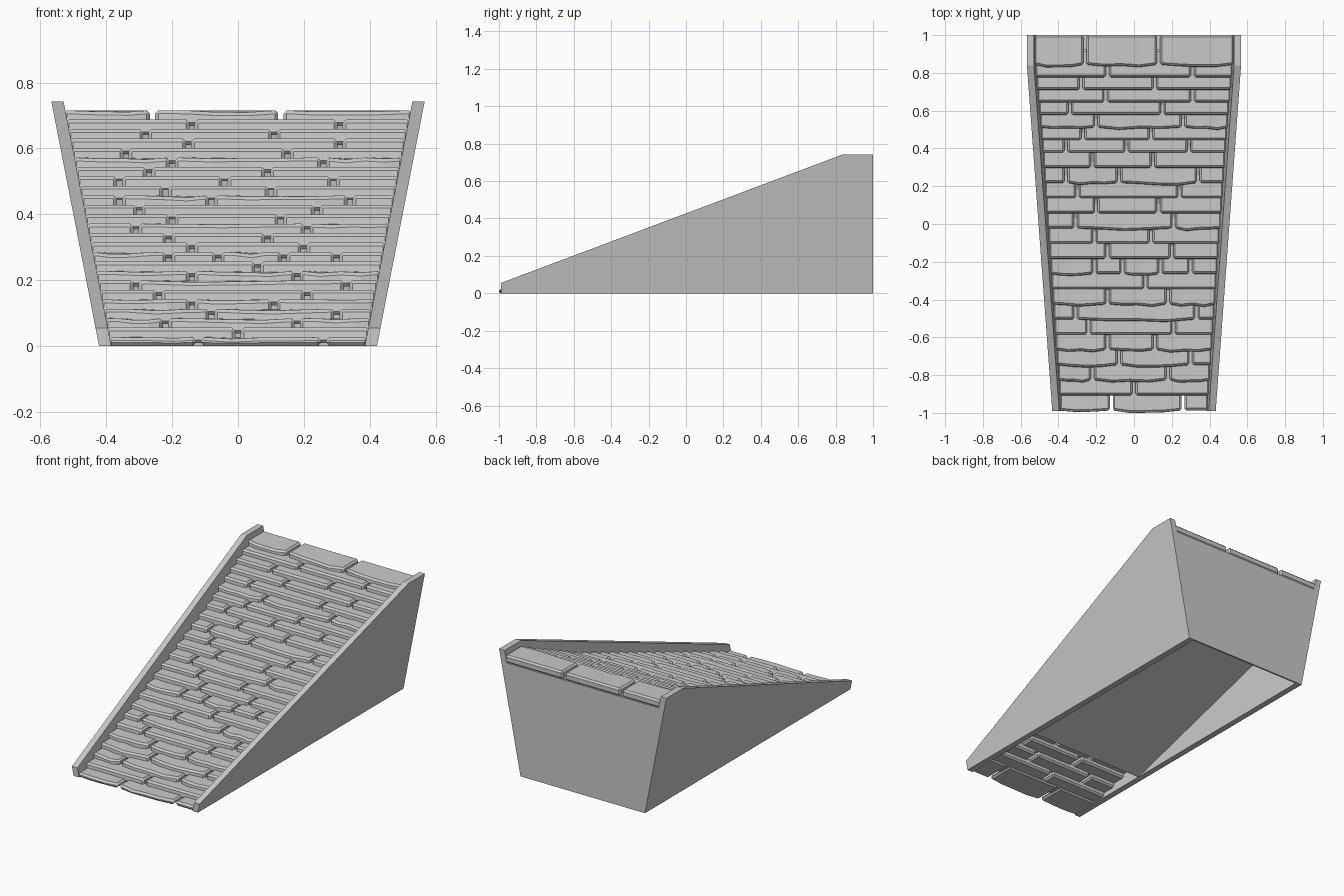
import bpy
import bmesh
import random

random.seed(4)
cube = bpy.data.objects.get("Cube")
if cube:
    bpy.data.objects.remove(cube, do_unlink=True)

stone = bpy.data.materials.new("grey_stone")
stone.use_nodes = True
grey = (0.59, 0.59, 0.59, 1)
stone.diffuse_color = grey
stone.node_tree.nodes["Principled BSDF"].inputs["Base Color"].default_value = grey

FRONT, BACK = -0.99, 1.0
RISE = 0.0287


def inner_x(z):
    """Half width between the leaning side walls at height z."""
    return 0.385 + 0.195 * z


def course_front(row):
    """Front edge of a course; the upper courses are narrower."""
    return -0.985 + 0.0803 * min(row, 17) + 0.0665 * max(0, row - 17)


def finish(name, bm):
    bmesh.ops.recalc_face_normals(bm, faces=bm.faces)
    mesh = bpy.data.meshes.new(name)
    bm.to_mesh(mesh)
    bm.free()
    mesh.materials.append(stone)
    obj = bpy.data.objects.new(name, mesh)
    bpy.context.collection.objects.link(obj)
    return obj


def loft(bm, sections):
    """Skin matching cross-sections and close both ends."""
    loops = [[bm.verts.new(p) for p in s] for s in sections]
    for a, b in zip(loops, loops[1:]):
        for i in range(len(a)):
            j = (i + 1) % len(a)
            bm.faces.new((a[i], a[j], b[j], b[i]))
    bm.faces.new(loops[0])
    bm.faces.new(loops[-1])


# Leaning side walls
wall_profile = [(FRONT, 0), (BACK, 0), (BACK, 0.743), (0.84, 0.743), (FRONT, 0.055)]
for side, label in ((1, "left"), (-1, "right")):
    bm = bmesh.new()
    loft(bm, [[(side * (inner_x(z) + t), y, z) for y, z in wall_profile]
              for t in (0, 0.037)])
    finish(label + "_side_wall", bm)

# Back wall, level with the bottom of the top joints
bm = bmesh.new()
loft(bm, [[(s * inner_x(z), y, z) for s, z in
           ((-1, 0), (1, 0), (1, 0.67), (-1, 0.67))] for y in (0.99, BACK)])
finish("back_wall", bm)

# Sloping core below the stones
core = [(-0.42, 0), (0.99, 0.525), (0.99, 0.675), (0.9, 0.675), (-0.42, 0.17)]
bm = bmesh.new()
loft(bm, [[(s * (inner_x(z) + 0.01), y, z) for y, z in core] for s in (-1, 1)])
finish("ramp_core", bm)

# Joint positions across each course, from the bottom up
joints = [
    (-.12, .26), (0,), (-.22, .18), (-.08, .3), (-.14, .11), (-.24, .21),
    (-.31, .33), (-.14, .18), (.06,), (-.21, -.06, .14, .3), (-.14, .2),
    (-.21, .09), (-.31, .21), (-.2, .13), (-.3, .24), (-.36, -.08, .34),
    (-.22, .1), (-.36, -.04, .29), (-.27, .09), (-.2, .26), (-.34, .15),
    (-.15, .31), (-.28, .11), (-.14, .31), (-.26, .13),
]
worn_rows = {0, 2, 3, 4, 6, 7, 9, 12, 15, 19, 24}


def stone_block(bm, x0, x1, y0, y1, top, worn):
    """One stone, with a bowed and slightly sunken front edge if worn."""
    cuts = 4 if worn and x1 - x0 > 0.15 else 1
    low = max(0, top - 0.047)
    sections = []
    for k in range(cuts + 1):
        inside = 0 < k < cuts
        bow = random.uniform(0.004, 0.014) if inside else 0
        dip = random.uniform(0, 0.007) if inside else 0
        x = x0 + (x1 - x0) * k / cuts
        sections.append([(x, y0 - bow - 0.004, low), (x, y0 - bow, top - dip),
                         (x, y1, top), (x, y1, low)])
    loft(bm, sections)


# Each course runs back under the next one, so its joints have a floor
for row, splits in enumerate(joints):
    is_top = row == len(joints) - 1
    y0 = course_front(row)
    y1 = BACK if is_top else course_front(row + 2) + 0.012
    top = 0.027 + RISE * row
    edge = inner_x(top) + 0.004
    ends = [-edge, *splits, edge]
    bm = bmesh.new()
    for n, (a, b) in enumerate(zip(ends, ends[1:])):
        left = a + (0.008 if n else 0)
        right = b - (0.008 if n < len(splits) else 0)
        stone_block(bm, left, right, y0, min(y1, BACK), top, row in worn_rows)
    course = finish(f"stone_course_{row + 1}", bm)
    bevel = course.modifiers.new("chipped_edges", "BEVEL")
    bevel.width = 0.01
    bevel.segments = 1
    bevel.limit_method = "ANGLE"
    bevel.angle_limit = 0.9
